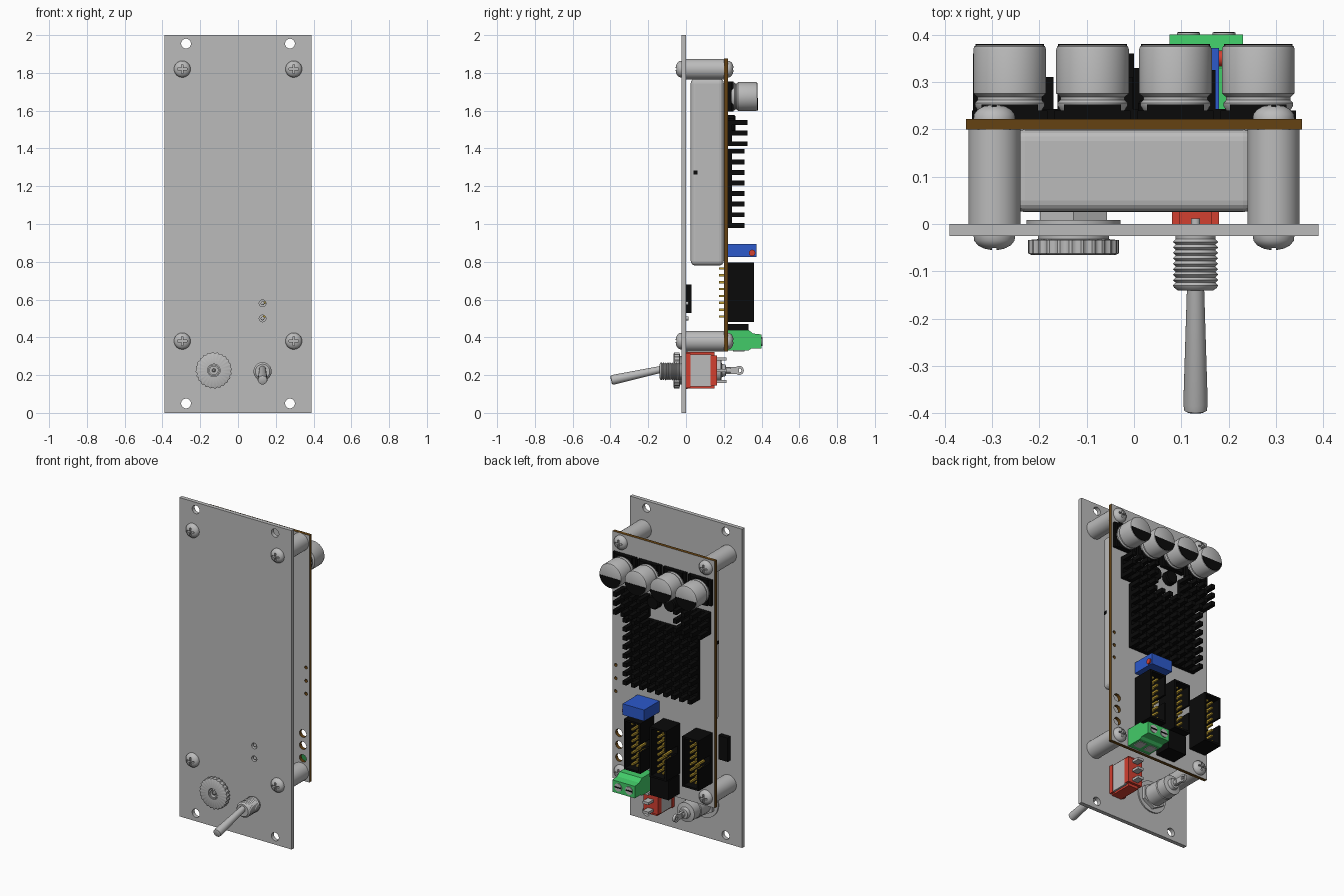
import bpy, bmesh, math
from mathutils import Matrix

if "Cube" in bpy.data.objects:
    bpy.data.objects.remove(bpy.data.objects["Cube"])


def material(name, r, g, b):
    m = bpy.data.materials.new(name)
    m.diffuse_color = (r, g, b, 1)
    m.use_nodes = True
    m.node_tree.nodes["Principled BSDF"].inputs["Base Color"].default_value = m.diffuse_color
    return m


GREY = material("metal grey", 0.5, 0.5, 0.5)
BLACK = material("black", 0.003, 0.003, 0.003)
BROWN = material("board edge brown", 0.13, 0.055, 0.006)
GREEN = material("green", 0.055, 0.6, 0.14)
BLUE = material("blue", 0.025, 0.1, 0.6)
RED = material("red", 0.65, 0.05, 0.03)
GOLD = material("pin gold", 0.5, 0.33, 0.03)


def finish(name, bm, mat, smooth=False):
    bmesh.ops.recalc_face_normals(bm, faces=bm.faces[:])
    me = bpy.data.meshes.new(name)
    bm.to_mesh(me)
    bm.free()
    me.materials.append(mat)
    ob = bpy.data.objects.new(name, me)
    bpy.context.collection.objects.link(ob)
    if smooth:
        bpy.ops.object.select_all(action='DESELECT')
        ob.select_set(True)
        bpy.context.view_layer.objects.active = ob
        bpy.ops.object.shade_smooth_by_angle(angle=math.radians(35))
    return ob


def boxes(name, mat, items):
    """Each item is x0, x1, y0, y1, z0, z1."""
    bm = bmesh.new()
    for x0, x1, y0, y1, z0, z1 in items:
        m = Matrix.Translation(((x0 + x1) / 2, (y0 + y1) / 2, (z0 + z1) / 2))
        bmesh.ops.create_cube(bm, size=1, matrix=m @ Matrix.Diagonal((x1 - x0, y1 - y0, z1 - z0, 1)))
    return finish(name, bm, mat)


def lathe(name, mat, profile, spots, n=32, knurl=0):
    """Turn (y, radius) points about a y axis through each (x, z) spot."""
    bm = bmesh.new()
    for cx, cz in spots:
        rings = []
        for y, r in profile:
            ring = []
            for i in range(n):
                a = 2 * math.pi * (i + .5) / n
                q = r * (1 - knurl * (i // 2 % 2)) if r > .08 else r
                ring.append(bm.verts.new((cx + q * math.cos(a), y, cz + q * math.sin(a))))
            rings.append(ring)
        for a, b in zip(rings, rings[1:]):
            for i in range(n):
                j = (i + 1) % n
                bm.faces.new((a[i], a[j], b[j], b[i]))
        bm.faces.new(rings[0])
        bm.faces.new(rings[-1])
    return finish(name, bm, mat, True)


def cut(ob, cutter):
    cutter.hide_render = True
    mod = ob.modifiers.new("cut", 'BOOLEAN')
    mod.operation = 'DIFFERENCE'
    mod.solver = 'EXACT'
    mod.object = cutter
    bpy.ops.object.select_all(action='DESELECT')
    ob.select_set(True)
    bpy.context.view_layer.objects.active = ob
    bpy.ops.object.modifier_apply(modifier=mod.name)
    bpy.data.objects.remove(cutter)


def prism(name, mat, pts, place):
    """Extrude an outline; place(point, end) gives the 3D position."""
    bm = bmesh.new()
    a, b = ([bm.verts.new(place(p, e)) for p in pts] for e in (0, 1))
    bm.faces.new(a)
    bm.faces.new(b)
    for i in range(len(pts)):
        j = (i + 1) % len(pts)
        bm.faces.new((a[i], a[j], b[j], b[i]))
    return finish(name, bm, mat)


corners = [(x, z) for x in (-.295, .295) for z in (.38, 1.82)]

# front panel with mounting and indicator holes
panel = boxes("front_panel", GREY, [(-.39, .39, -.025, 0, 0, 2)])
cut(panel, lathe("hole_cutter", GREY, [(-.1, .026), (.1, .026)],
                 [(x, z) for x in (-.275, .275) for z in (.05, 1.955)], 24))
lights = [(.13, .58), (.13, .5)]
cut(panel, lathe("light_cutter", GREY, [(-.1, .018), (.1, .018)], lights, 20))
lathe("indicator_light", GREY, [(-.022, .004), (-.018, .010), (.012, .010)], lights, 16)

# circuit board: grey faces, brown edges, holes near one side
board = boxes("circuit_board", GREY, [(-.355, .355, .2, .222, .325, 1.875)])
cut(board, lathe("board_cutter", GREY, [(.1, .024), (.3, .024)], [(.31, z) for z in (.465, .545, .62)], 20))
cut(board, lathe("board_cutter", GREY, [(.1, .01), (.3, .01)], [(.332, z) for z in (.876, .957, 1.04)], 12))
board.data.materials.append(BROWN)
for p in board.data.polygons:
    p.material_index = 0 if abs(p.normal.y) > .5 else 1

# standoffs and cross-head screws
lathe("standoff", GREY, [(0, .055), (.2, .055)], corners)
for tag, y0, s in (("front", -.025, -1), ("back", .222, 1)):
    dome = [(y0, .044), (y0 + s * .01, .043), (y0 + s * .02, .035), (y0 + s * .027, .022), (y0 + s * .03, .008)]
    screws = lathe(tag + "_screws", GREY, dome, corners)
    ya, yb = sorted((y0 + s * .014, y0 + s * .05))
    for w, h in ((.024, .005), (.005, .024)):
        cut(screws, boxes("cross_cutter", GREY, [(x - w, x + w, ya, yb, z - h, z + h) for x, z in corners]))

# power module between the panel and the board
module = boxes("power_module", GREY, [(-.255, .255, .025, .2, .78, 1.77)])
bev = module.modifiers.new("round", 'BEVEL')
bev.width, bev.segments = .025, 4
boxes("module_side_mark", BLACK, [(s * .2555 - .002, s * .2555 + .002, .04, .06, 1.262, 1.282) for s in (-1, 1)])
boxes("panel_block", BLACK, [(-.31, -.245, 0, .03, .53, .68)])

# row of four capacitors, black bases and dark half marks on the tops
caps = [(-.2625 + .175 * i, 1.675) for i in range(4)]
boxes("capacitor_base", BLACK, [(x - .08, x + .08, .222, .24, z - .08, z + .08) for x, z in caps]
      + [(x - .06, x + .06, .24, .252, z - .08, z + .08) for x, z in caps])
lathe("capacitor", GREY, [(.24, .068), (.25, .074), (.256, .074), (.262, .068), (.268, .068), (.276, .077),
                          (.369, .077), (.375, .075), (.378, .070)], caps, 40)
for cx, cz in caps:
    arc = [(cx + .073 * math.cos(a), cz + .073 * math.sin(a))
           for a in (math.pi + .1 + i * (math.pi - .2) / 16 for i in range(17))]
    prism("capacitor_mark", BLACK, arc, lambda p, e: (p[0], .376 + .004 * e, p[1]))


# pin heatsinks
def heatsink(x, z, cols, rows, top):
    p, t = .056, .026
    pins = [(x + i * p, x + i * p + t, .24, top, z + j * p, z + j * p + t)
            for i in range(cols) for j in range(rows)]
    boxes("heatsink", BLACK, pins + [(x, x + (cols - 1) * p + t, .222, .243, z, z + (rows - 1) * p + t)])


heatsink(-.252, .98, 9, 8, .31)
heatsink(-.33, 1.412, 4, 3, .325)
heatsink(.09, 1.412, 4, 3, .325)
lathe("round_chip", BLACK, [(.222, .042), (.255, .042), (.262, .036)], [(.05, 1.52), (-.065, 1.535)], 24)

# blue trimmer with red adjuster
boxes("trimmer", BLUE, [(.03, .18, .222, .372, .825, .895)])
lathe("trimmer_screw", RED, [(0, .017), (.01, .017)], [(0, 0)], 20)
screw = bpy.context.object
screw.rotation_euler = (0, 0, -math.pi / 2)
screw.location = (.178, .35, .847)


# boxed pin headers, with the key notch on one long wall
def header(x0, z0, z1, top, rows):
    x1, w, zc = x0 + .115, .012, (z0 + z1) / 2
    boxes("header_shell", BLACK, [
        (x0, x1, .222, .25, z0, z1), (x1 - w, x1, .25, top, z0, z1),
        (x0, x1, .25, top, z0, z0 + w), (x0, x1, .25, top, z1 - w, z1),
        (x0, x0 + w, .25, top, z0, zc - .025), (x0, x0 + w, .25, top, zc + .025, z1)])
    step = (z1 - z0 - .06) / (rows - 1)
    boxes("header_pins", GOLD, [
        (x - .006, x + .006, .175, top - .025, z - .006, z + .006)
        for x in ((x0 + x1) / 2 - .017, (x0 + x1) / 2 + .017)
        for z in (z0 + .03 + i * step for i in range(rows))])


for x in (.065, -.115, -.34):
    header(x, .48, .795, .36, 8)
boxes("lower_block", BLACK, [(-.11, .02, .222, .33, .35, .47)])

# green screw terminal
outline = [(.222, .33), (.33, .33), (.345, .34), (.4, .34), (.4, .415), (.355, .42), (.33, .44), (.222, .44)]
prism("screw_terminal", GREEN, outline, lambda p, e: (.075 + .155 * e, p[0], p[1]))
ways = [(.115, .378), (.19, .378)]
lathe("terminal_screw", GREY, [(.39, .025), (.404, .025)], ways, 20)
boxes("terminal_slot", BLACK, [(x - .022, x + .022, .402, .406, z - .004, z + .004) for x, z in ways])
boxes("terminal_entry", GREY, [(x - .025, x + .025, .25, .31, .326, .34) for x, z in ways])

# toggle switch: body, red frame, lugs, threaded bushing, tilted lever
boxes("switch_body", GREY, [(.083, .177, 0, .135, .14, .31)])
boxes("switch_frame", RED, [(.08, .18, 0, .025, .135, .315), (.08, .18, .13, .165, .145, .305),
                            (.095, .165, 0, .15, .305, .322), (.095, .165, 0, .15, .128, .145)])
boxes("switch_lugs", GREY, [(.11, .15, .165, .215, z - .008, z + .008) for z in (.165, .225, .285)])
thread = [(-.14, .038), (-.135, .045)]
for i in range(9):
    thread += [(-.13 + i * .0115, .048), (-.124 + i * .0115, .042)]
lathe("switch_bushing", GREY, thread + [(0, .045)], [(.13, .22)], 32)
lathe("switch_lever", GREY, [(-.268, .018), (-.265, .024), (-.25, .026), (.01, .018)], [(0, 0)], 24)
lever = bpy.context.object
lever.rotation_euler = (.215, 0, 0)
lever.location = (.13, -.135, .23)

# round socket: knurled front nut, bore with centre pin, rear nut, barrel, lugs
spot = [(-.128, .225)]
lathe("socket_front_nut", GREY, [(-.035, .033), (-.065, .033), (-.065, .09), (-.062, .096), (-.034, .096),
                                 (-.032, .075), (-.02, .075)], spot, 96, .05)
lathe("socket_ring", GREY, [(-.04, .022), (-.062, .022), (-.062, .03), (-.036, .03)], spot)
lathe("socket_pin", GREY, [(-.03, .010), (-.058, .010), (-.062, .005)], spot, 16)
lathe("socket_washer", GREY, [(0, .1), (.008, .1)], spot)
lathe("socket_rear_nut", GREY, [(.008, .082), (.028, .082)], spot, 6)
lathe("socket_barrel", GREY, [(.02, .064), (.12, .064), (.125, .06), (.185, .06), (.19, .035), (.21, .03),
                              (.212, .015), (.235, .015)], spot)
boxes("socket_lug", GREY, [(-.136, -.12, .2, .28, .207, .243)])
lug = lathe("socket_lug_eye", GREY, [(-.008, .024), (.008, .024)], [(0, 0)], 24)
cut(lug, lathe("eye_cutter", GREY, [(-.05, .011), (.05, .011)], [(0, 0)], 16))
lug.rotation_euler = (0, 0, math.pi / 2)
lug.location = (-.128, .282, .225)
